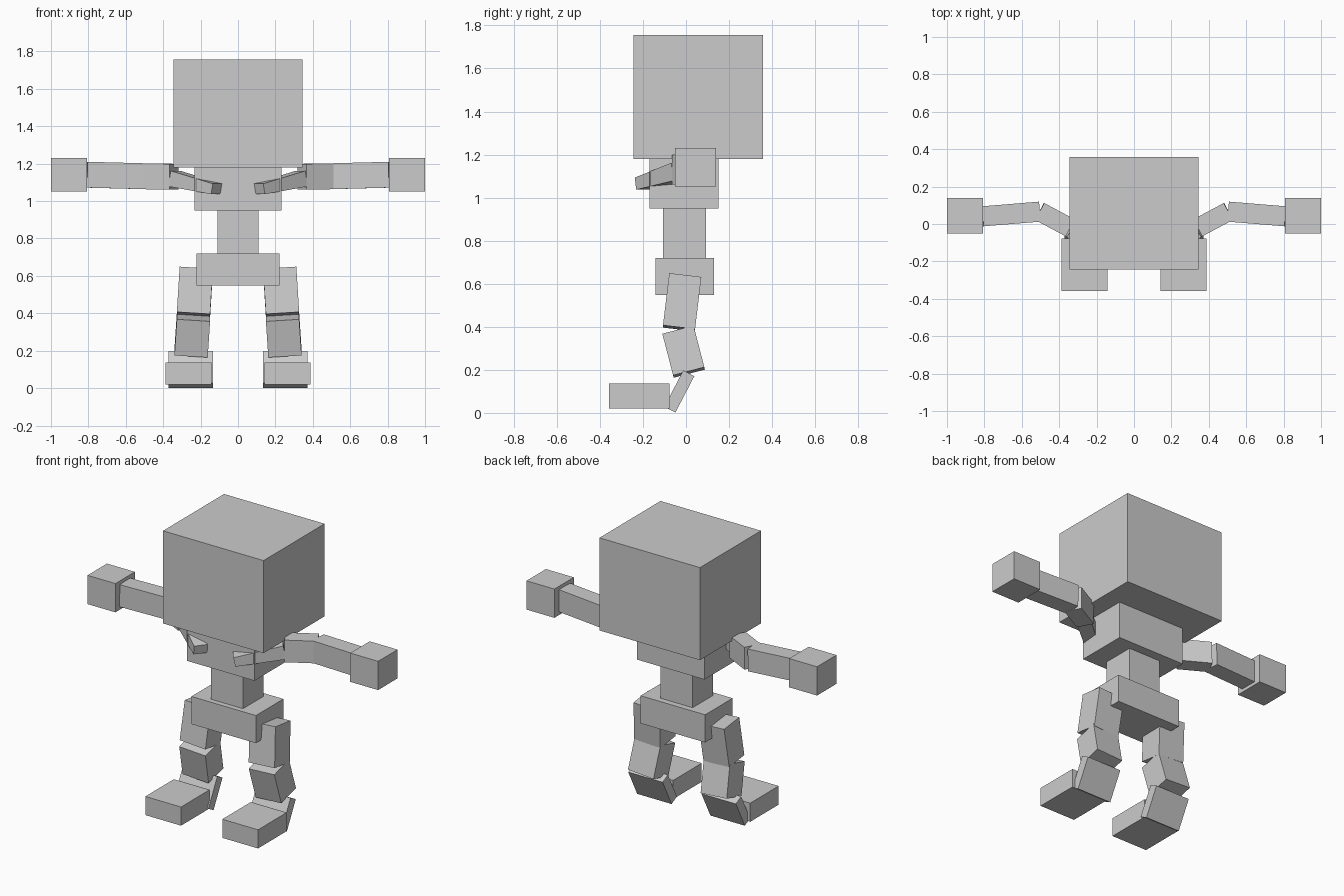
import bpy
from mathutils import Vector

if "Cube" in bpy.data.objects:
    bpy.data.objects.remove(bpy.data.objects["Cube"])

QUADS = [(3, 2, 1, 0), (4, 5, 6, 7), (0, 1, 5, 4), (1, 2, 6, 5), (2, 3, 7, 6), (3, 0, 4, 7)]


def block(name, lo, hi):
    """Axis-aligned box between two corners."""
    lo, hi = Vector(lo), Vector(hi)
    bpy.ops.mesh.primitive_cube_add(size=1, location=(lo + hi) / 2)
    ob = bpy.context.object
    ob.name = name
    ob.scale = hi - lo
    return ob


def bar(name, a, b, ref, size_a, size_b=None):
    """Box running from a to b; size = (width along ref, depth across it)."""
    a, b = Vector(a), Vector(b)
    axis = (b - a).normalized()
    ref = Vector(ref)
    u = (ref - axis * ref.dot(axis)).normalized()
    v = axis.cross(u)
    verts = []
    for p, (w, d) in ((a, size_a), (b, size_b or size_a)):
        for i, j in ((-1, -1), (1, -1), (1, 1), (-1, 1)):
            verts.append(p + u * (i * w / 2) + v * (j * d / 2))
    me = bpy.data.meshes.new(name)
    me.from_pydata(verts, [], QUADS)
    ob = bpy.data.objects.new(name, me)
    bpy.context.collection.objects.link(ob)
    return ob


# head and torso
block("head", (-0.346, -0.243, 1.18), (0.346, 0.357, 1.756))
block("chest", (-0.232, -0.17, 0.95), (0.232, 0.15, 1.18))
block("waist", (-0.11, -0.108, 0.72), (0.11, 0.092, 0.95))
block("pelvis", (-0.222, -0.141, 0.548), (0.222, 0.129, 0.72))

X, Z = (1, 0, 0), (0, 0, 1)
for s, side in ((1, "right"), (-1, "left")):
    # collarbone passing through the front corner of the chest
    bar(f"collarbone_{side}", (s * 0.115, -0.203, 1.065), (s * 0.34, -0.03, 1.12),
        Z, (0.057, 0.08), (0.085, 0.085))
    # arm
    bar(f"upper_arm_{side}", (s * 0.342, -0.02, 1.13), (s * 0.505, 0.067, 1.133), Z, (0.138, 0.103))
    bar(f"forearm_{side}", (s * 0.505, 0.066, 1.133), (s * 0.81, 0.041, 1.141), Z, (0.138, 0.107))
    x0, x1 = sorted((s * 0.808, s * 1.0))
    block(f"hand_{side}", (x0, -0.051, 1.052), (x1, 0.14, 1.231))
    # leg
    bar(f"thigh_{side}", (s * 0.223, -0.004, 0.635), (s * 0.238, -0.033, 0.393), X, (0.178, 0.15))
    bar(f"shin_{side}", (s * 0.238, -0.036, 0.381), (s * 0.251, 0.014, 0.188), X, (0.178, 0.15))
    bar(f"heel_{side}", (s * 0.252, 0.013, 0.184), (s * 0.252, -0.075, 0.015), X, (0.237, 0.058))
    x0, x1 = sorted((s * 0.142, s * 0.388))
    block(f"foot_{side}", (x0, -0.357, 0.02), (x1, -0.077, 0.136))
    
# consistent outward normals on both sides
import bmesh
for ob in bpy.data.objects:
    bm = bmesh.new()
    bm.from_mesh(ob.data)
    bmesh.ops.recalc_face_normals(bm, faces=bm.faces)
    bm.to_mesh(ob.data)
    bm.free()
